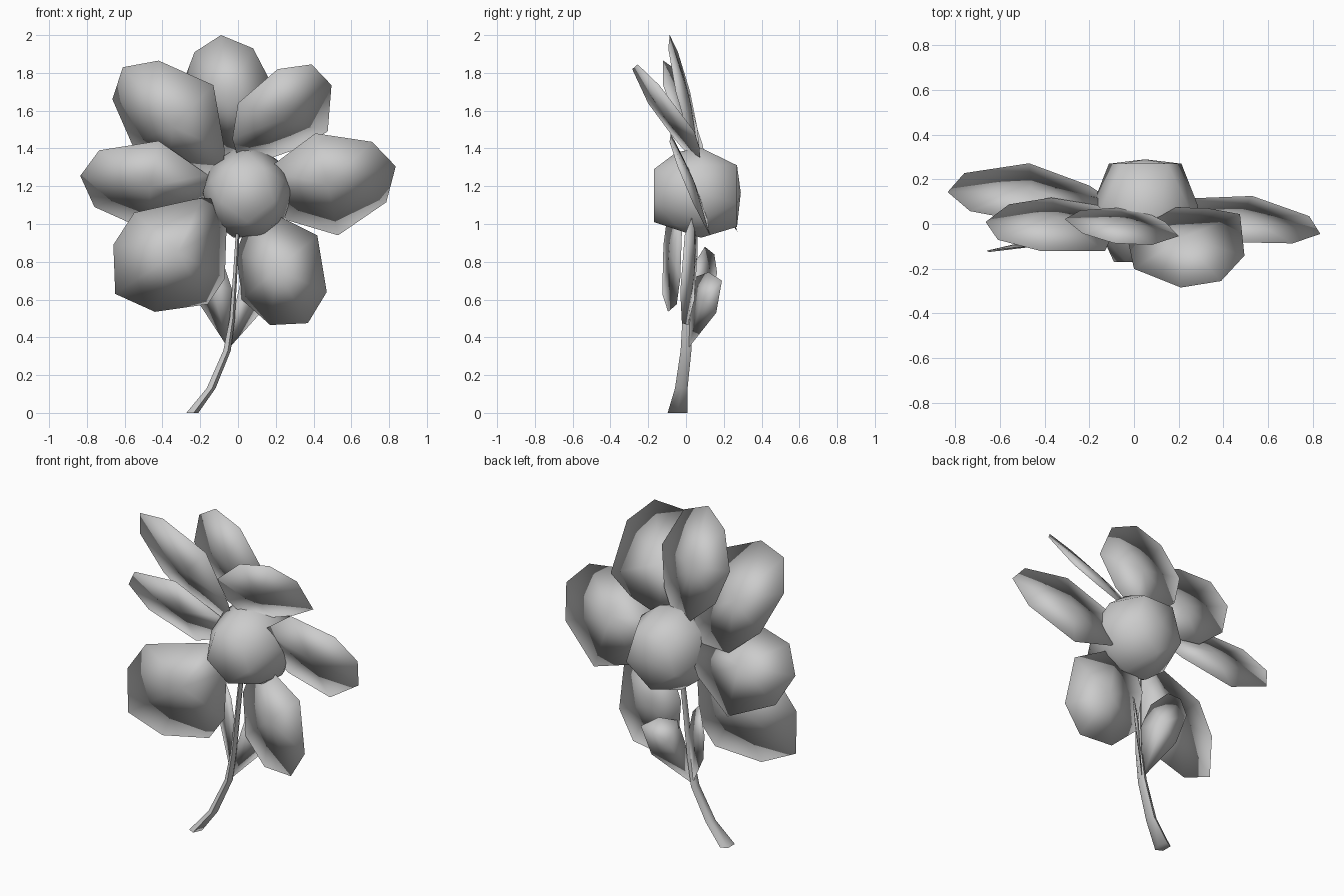
import bpy, bmesh, math
from mathutils import Vector

if "Cube" in bpy.data.objects:
    bpy.data.objects.remove(bpy.data.objects["Cube"])


def finish(bm, name, angle=180):
    bmesh.ops.recalc_face_normals(bm, faces=bm.faces)
    me = bpy.data.meshes.new(name)
    bm.to_mesh(me)
    bm.free()
    ob = bpy.data.objects.new(name, me)
    bpy.context.collection.objects.link(ob)
    bpy.ops.object.select_all(action='DESELECT')
    ob.select_set(True)
    bpy.context.view_layer.objects.active = ob
    bpy.ops.object.shade_smooth_by_angle(angle=math.radians(angle))
    return ob


def blade(name, rim, front, back):
    """Thin lens: sharp rim, with a low dome on the front and on the back."""
    rim = [Vector(p) for p in rim]
    n = len(rim)
    mid = sum(rim, Vector()) / n
    normal = sum(((rim[i] - mid).cross(rim[(i + 1) % n] - mid) for i in range(n)),
                 Vector()).normalized()
    if normal.y < 0:
        normal = -normal
    bm = bmesh.new()
    outer = [bm.verts.new(p) for p in rim]
    for bulge in (-front, back):
        pole = bm.verts.new(mid + normal * bulge)
        for i in range(n):
            bm.faces.new((outer[i], outer[(i + 1) % n], pole))
    return finish(bm, name)


def petal(name, outline, plane):
    """Front outline (x, z) laid on a tilted plane (y0, x0, z0, slope x, slope z)."""
    y0, x0, z0, sx, sz = plane
    blade(name, [(x, y0 + sx * (x - x0) + sz * (z - z0), z) for x, z in outline],
          0.02, 0.025)


# Petals
petal("petal_top",
      [(-.09, 2.0), (.08, 1.93), (.20, 1.70), (.14, 1.48), (.04, 1.34), (-.06, 1.34),
       (-.24, 1.50), (-.31, 1.70), (-.23, 1.91)],
      (-.02, -.03, 1.7, -.15, -.25))
petal("petal_upper_right",
      [(.21, 1.82), (.39, 1.845), (.495, 1.735), (.475, 1.49), (.32, 1.40), (.12, 1.33),
       (.0, 1.35), (-.03, 1.45), (.0, 1.64)],
      (-.105, .24, 1.6, .27, -.78))
petal("petal_right",
      [(.41, 1.48), (.71, 1.435), (.835, 1.305), (.785, 1.115), (.53, .94), (.26, 1.02),
       (.13, 1.16), (.14, 1.28)],
      (.02, .5, 1.21, -.08, -.4))
petal("petal_lower_right",
      [(.42, .94), (.47, .64), (.37, .475), (.17, .465), (.02, .6), (-.01, .85),
       (.06, 1.03), (.16, 1.07)],
      (.02, .22, .8, -.17, .05))
petal("petal_lower_left",
      [(-.55, 1.06), (-.66, .89), (-.65, .63), (-.44, .535), (-.16, .575), (-.07, .71),
       (-.06, 1.0), (-.11, 1.13), (-.19, 1.14)],
      (-.08, -.4, .82, .16, .03))
petal("petal_left",
      [(-.42, 1.44), (-.735, 1.39), (-.835, 1.255), (-.76, 1.09), (-.47, .96),
       (-.2, 1.09), (-.11, 1.18), (-.16, 1.26)],
      (.135, -.5, 1.21, -.1, -.56))
petal("petal_upper_left",
      [(-.42, 1.865), (-.61, 1.83), (-.665, 1.66), (-.56, 1.42), (-.37, 1.26),
       (-.17, 1.25), (-.08, 1.29), (-.07, 1.39), (-.13, 1.735)],
      (-.025, -.35, 1.6, -.187, -.41))

# Faceted flower centre: rings of points wrapped in a convex hull
bm = bmesh.new()
for y, r, n, turn in ((-.17, .155, 5, 36), (-.05, .215, 5, 0), (.08, .25, 10, 18),
                      (.27, .18, 5, 36), (.29, .0, 1, 0)):
    for i in range(n):
        a = math.radians(90 + turn + 360 * i / n)
        bm.verts.new((.05 + .95 * r * math.cos(a), y, 1.165 + r * math.sin(a)))
bmesh.ops.convex_hull(bm, input=bm.verts)
finish(bm, "flower_centre")

# Stem: horizontal rings (x, y, z, half width, half depth)
bm = bmesh.new()
rings = []
for x, y, z, rx, ry in ((-.245, -.045, 0, .035, .055), (-.145, -.025, .13, .026, .035),
                        (-.06, 0, .33, .022, .03), (-.032, .005, .50, .015, .025),
                        (-.015, .02, .75, .012, .022), (0, .04, 1.0, .011, .02)):
    rings.append([bm.verts.new((x + rx * math.cos(t), y + ry * math.sin(t), z))
                  for t in (math.tau * i / 5 for i in range(5))])
for lo, hi in zip(rings, rings[1:]):
    for i in range(5):
        j = (i + 1) % 5
        bm.faces.new((lo[i], lo[j], hi[j], hi[i]))
bm.faces.new(rings[0])
bm.faces.new(rings[-1])
finish(bm, "stem", 80)

# Leaves folded back behind the stem
blade("leaf_left", [(-.05, .01, .34), (-.20, .12, .57), (-.24, .165, .74), (-.21, .15, .84),
                    (-.16, .10, .88), (-.08, .05, .80), (-.03, .02, .65)], .01, .012)
blade("leaf_right", [(-.05, .01, .34), (.12, .16, .53), (.17, .19, .70), (.10, .12, .745),
                     (.02, .05, .72), (-.02, .02, .55)], .01, .012)
